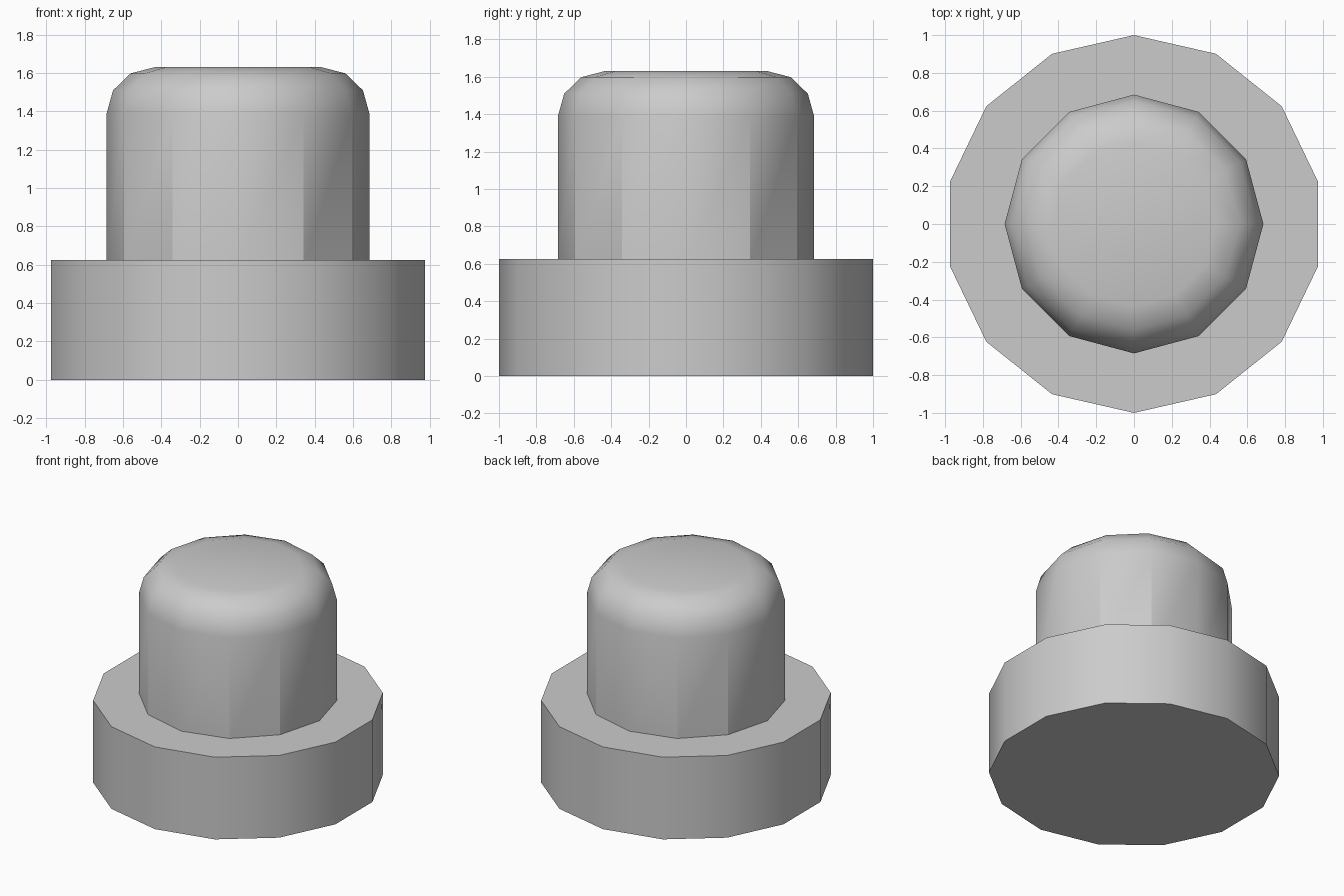
import bpy
import bmesh
from math import pi, radians
from mathutils import Matrix

default_cube = bpy.data.objects.get("Cube")
if default_cube:
    bpy.data.objects.remove(default_cube, do_unlink=True)

grey = bpy.data.materials.new("plain grey")
grey.use_nodes = True
grey.diffuse_color = (0.6, 0.6, 0.6, 1)
grey.node_tree.nodes["Principled BSDF"].inputs["Base Color"].default_value = (0.6, 0.6, 0.6, 1)


def prism(name, sides, radius, bottom, top, rim=0):
    """Upright many-sided cylinder with a corner on +y and an optional rounded rim."""
    bm = bmesh.new()
    height = top - bottom
    place = Matrix.Translation((0, 0, bottom + height / 2)) @ Matrix.Rotation(pi / 2, 4, "Z")
    circle = bmesh.ops.create_circle(bm, cap_ends=True, segments=sides, radius=radius)["verts"]
    # Put the first corner on the x axis before turning it to +y
    first = circle[0].co
    align = Matrix.Rotation(-first.to_2d().angle_signed((1, 0)) * -1, 4, "Z")
    if abs((align @ first).y) > 0.001:
        align.invert()
    bmesh.ops.transform(bm, matrix=align, verts=bm.verts)
    extruded = bmesh.ops.extrude_face_region(bm, geom=bm.faces[:])["geom"]
    raised = [g for g in extruded if isinstance(g, bmesh.types.BMVert)]
    bmesh.ops.translate(bm, vec=(0, 0, height), verts=raised)
    bmesh.ops.translate(bm, vec=(0, 0, -height / 2), verts=bm.verts)
    bmesh.ops.transform(bm, matrix=place, verts=bm.verts)

    if rim:
        edges = [e for e in bm.edges if all(v.co.z > top - 0.001 for v in e.verts)]
        bmesh.ops.bevel(bm, geom=edges, offset=rim, segments=3, profile=0.5, affect="EDGES")
    bmesh.ops.recalc_face_normals(bm, faces=bm.faces)

    # Smooth shading, with sharp rims and crisp side corners off the axes on the rounded part
    for face in bm.faces:
        face.smooth = True
    for edge in bm.edges:
        a, b = (v.co for v in edge.verts)
        upright = (a - b).xy.length < 0.001
        off_axis = min(abs(a.x), abs(a.y)) > 0.01
        crisp_side = bool(rim) and upright and off_axis
        edge.smooth = edge.calc_face_angle(0) < radians(31) and not crisp_side

    mesh = bpy.data.meshes.new(name)
    bm.to_mesh(mesh)
    bm.free()
    mesh.materials.append(grey)
    obj = bpy.data.objects.new(name, mesh)
    bpy.context.collection.objects.link(obj)
    return obj


# Wide base disc and the rounded knob standing on it
prism("base", 14, 1.0, 0, 0.625)
prism("knob", 12, 0.685, 0.6, 1.63, rim=0.242)
